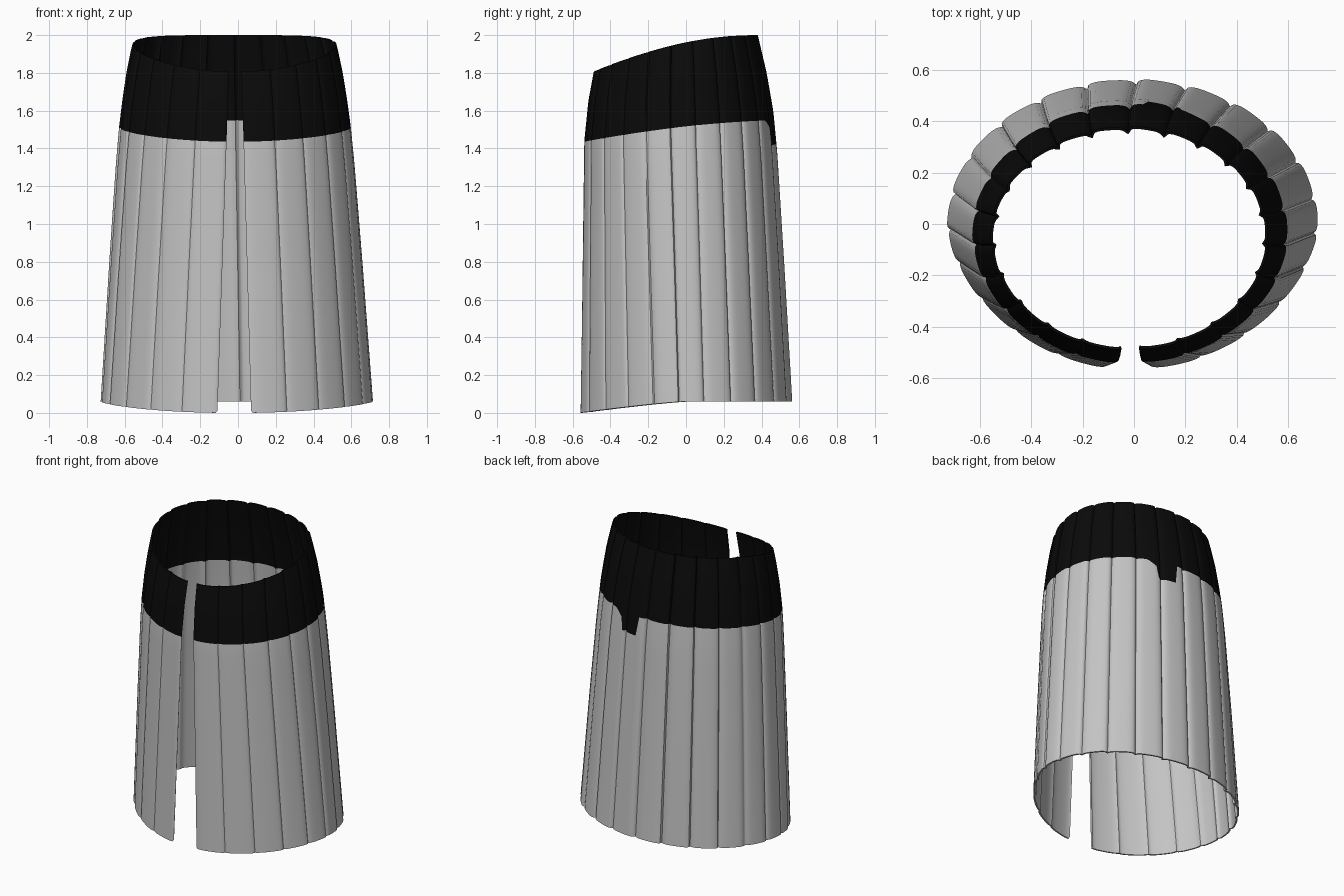
import bpy, bmesh
from math import sin, cos, asin, pi, radians, exp

cube = bpy.data.objects.get("Cube")
if cube:
    bpy.data.objects.remove(cube, do_unlink=True)


def flat_material(name, value):
    mat = bpy.data.materials.new(name)
    mat.use_nodes = True
    color = (value, value, value, 1)
    mat.diffuse_color = color
    bsdf = mat.node_tree.nodes["Principled BSDF"]
    bsdf.inputs["Base Color"].default_value = color
    bsdf.inputs["Roughness"].default_value = 0.9
    return mat


def along(z, points):
    """Piecewise interpolation of (height, value) points."""
    for (z0, v0), (z1, v1) in zip(points, points[1:]):
        if z <= z1:
            return v0 + (v1 - v0) * (z - z0) / (z1 - z0)
    return points[-1][1]


# Silhouette: half width, front and back depth against height
WIDTH = [(0, .722), (.8, .667), (1.3, .63), (1.5, .612), (1.65, .593), (1.8, .57), (1.92, .545), (2, .525)]
FRONT = [(0, -.565), (1.44, -.54), (1.65, -.518), (1.8, -.49), (2, -.445)]
BACK = [(0, .562), (.8, .515), (1.4, .477), (1.6, .457), (1.8, .422), (2, .375)]
PLEATS = 22
STEPS = (0, .04, .1, .2, .3, .4, .5, .6, .7, .8, .9, .96)


def hem_height(a):
    return .06 * (1 - max(0, cos(a)) ** 1.5)


def band_height(a):
    # Waistband edge rises to the back and has one small drip there
    z = 1.435 + .115 * (1 - cos(a)) / 2 + .02 * sin(a) ** 2
    d = a - radians(168)
    if -.1 < d < .1:
        z -= .13
    elif -.22 < d <= -.1:
        z -= .05 * (d + .22) / .12
    return z


def top_height(a):
    t = (1 - cos(a)) / 2
    return 1.805 + .195 * (1 - (1 - t) ** 2)


def skirt_point(u, z):
    rx = along(z, WIDTH)
    front, back = along(z, FRONT), along(z, BACK)
    cx = -.005 - .007 * z
    # The front slit narrows towards the waist
    start = asin((.07 - .028 * z - cx) / rx)
    end = 2 * pi + asin((-.11 + .034 * z - cx) / rx)
    a = start + (end - start) * u
    # Each pleat swells and leans over its neighbour
    s = (u * PLEATS) % 1
    amp = .006 + .010 * (1 - cos(a)) / 2
    puff = amp * (1 - (2 * s - 1) ** 6 + .5 * s) - amp
    cy, ry = (front + back) / 2, (back - front) / 2
    c = cos(a)
    power = 1.2 - .1 * z
    y = -ry * c ** power if c > 0 else -ry * c
    return cx + (rx + puff) * sin(a), cy + y * (1 + puff / ry), z


# Skirt shell: lower cloth rows, then waistband rows
columns = [(p + s) / PLEATS for p in range(PLEATS) for s in STEPS] + [1]
LOWER, UPPER = 16, 12
bm = bmesh.new()
grid = []
for u in columns:
    a = .1 + (2 * pi - .2) * u
    low, mid, top = hem_height(a), band_height(a), top_height(a)
    if u in (0, 1):
        low += .012
    heights = [low + (mid - low) * i / LOWER for i in range(LOWER)]
    heights += [mid + (top - mid) * i / UPPER for i in range(UPPER + 1)]
    grid.append([bm.verts.new(skirt_point(u, z)) for z in heights])
for left, right in zip(grid, grid[1:]):
    for j in range(LOWER + UPPER):
        face = bm.faces.new((left[j], right[j], right[j + 1], left[j + 1]))
        face.material_index = int(j >= LOWER)
mesh = bpy.data.meshes.new("pleated_skirt")
bm.to_mesh(mesh)
bm.free()
mesh.materials.append(flat_material("light grey cloth", .55))
mesh.materials.append(flat_material("black waistband", .003))
skirt = bpy.data.objects.new("pleated_skirt", mesh)
bpy.context.collection.objects.link(skirt)

# Cloth thickness
solid = skirt.modifiers.new("thickness", "SOLIDIFY")
solid.thickness = .01
solid.offset = -1
bpy.context.view_layer.objects.active = skirt
skirt.select_set(True)
bpy.ops.object.modifier_apply(modifier=solid.name)
bpy.ops.object.shade_smooth_by_angle(angle=radians(40))
